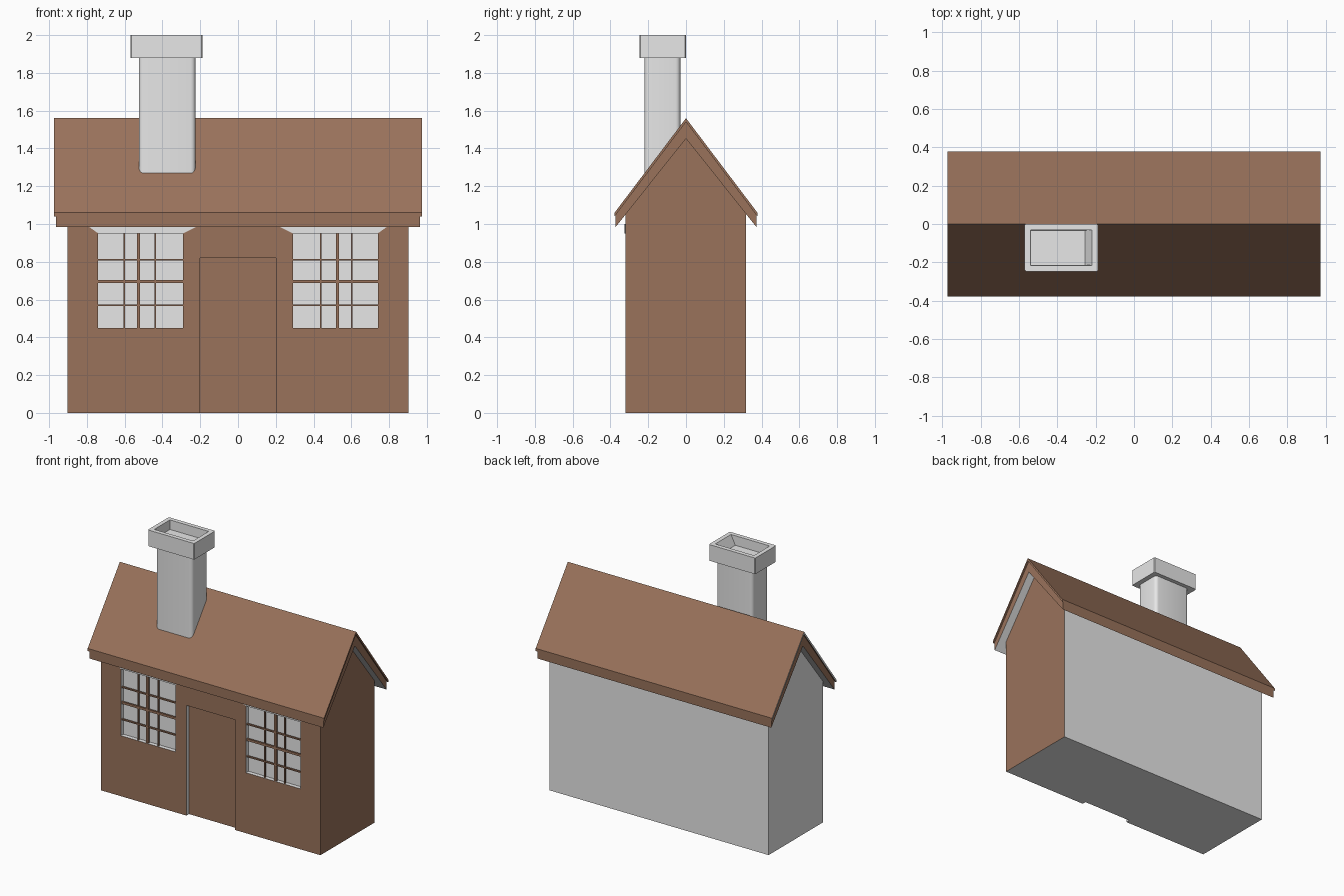
import bpy, bmesh
from mathutils import Vector

cube = bpy.data.objects.get("Cube")
if cube:
    bpy.data.objects.remove(cube, do_unlink=True)


def material(name, rgb):
    m = bpy.data.materials.new(name)
    m.use_nodes = True
    m.diffuse_color = (*rgb, 1)
    m.node_tree.nodes["Principled BSDF"].inputs["Base Color"].default_value = (*rgb, 1)
    return m


BROWN = material("warm_brown", (0.32, 0.17, 0.105))
GREY = material("light_grey", (0.8, 0.8, 0.8))


def finish(name, bm, *mats):
    bmesh.ops.recalc_face_normals(bm, faces=bm.faces[:])
    mesh = bpy.data.meshes.new(name)
    bm.to_mesh(mesh)
    bm.free()
    for m in mats:
        mesh.materials.append(m)
    obj = bpy.data.objects.new(name, mesh)
    bpy.context.collection.objects.link(obj)
    return obj


def prism(name, points, depth, *mats):
    """Extrude a flat outline of 3D points along a vector."""
    bm = bmesh.new()
    face = bm.faces.new([bm.verts.new(p) for p in points])
    new = bmesh.ops.extrude_face_region(bm, geom=[face])["geom"]
    verts = [v for v in new if isinstance(v, bmesh.types.BMVert)]
    bmesh.ops.translate(bm, verts=verts, vec=depth)
    return finish(name, bm, *mats)


def along_x(name, outline, half, *mats):
    return prism(name, [(-half, y, z) for y, z in outline], Vector((2 * half, 0, 0)), *mats)


def box_mesh(lo, hi):
    bm = bmesh.new()
    bmesh.ops.create_cube(bm, size=1)
    for v in bm.verts:
        v.co = [h if c > 0 else l for c, l, h in zip(v.co, lo, hi)]
    return bm


def box(name, lo, hi, *mats):
    return finish(name, box_mesh(lo, hi), *mats)


def round_uprights(bm, size, segments):
    edges = [e for e in bm.edges if abs(e.verts[0].co.z - e.verts[1].co.z) > 0.01]
    bmesh.ops.bevel(bm, geom=edges, offset=size, segments=segments, profile=0.5, affect="EDGES")


def paint(obj, rule):
    """Give slot 1 to the faces for which the rule holds."""
    for p in obj.data.polygons:
        p.material_index = int(rule(p.normal, p.center))


FRONT = -0.32
RECESS = 0.03
WIN = (0.29, 0.74, 0.45, 0.95)

# Walls with gables
walls = along_x("walls", [(FRONT, 0), (0.318, 0), (0.318, 1.06), (0, 1.46), (FRONT, 1.06)],
                0.903, GREY, BROWN)

# Door and window recesses
openings = [(-0.2, 0.2, -0.1, 0.82), WIN, (-WIN[1], -WIN[0], WIN[2], WIN[3])]
bpy.context.view_layer.objects.active = walls
for x0, x1, z0, z1 in openings:
    cutter = box("opening_cutter", (x0, FRONT - 0.1, z0), (x1, FRONT + RECESS, z1))
    cutter.hide_render = True
    mod = walls.modifiers.new("opening", "BOOLEAN")
    mod.object = cutter
    mod.solver = "EXACT"
    bpy.ops.object.modifier_apply(modifier=mod.name)
    bpy.data.objects.remove(cutter, do_unlink=True)


def wall_is_brown(n, c):
    pane = c.y > FRONT + 0.01 and abs(c.x) > 0.25
    return (n.y < -0.9 and not pane) or (n.x > 0.9 and c.x > 0.8)


paint(walls, wall_is_brown)

# Windows: glazing bars and flared lintels, mirrored
for side, label in ((1, "left"), (-1, "right")):
    def bar(name, a, b, z0, z1):
        x0, x1 = sorted((side * a, side * b))
        box(f"{label}_{name}", (x0, FRONT + 0.004, z0), (x1, FRONT + 0.018, z1), BROWN)

    for x, w in ((0.438, 0.004), (0.527, 0.009), (0.603, 0.004)):
        bar("upright_bar", x - w, x + w, WIN[2], WIN[3])
    for z, w in ((0.57, 0.004), (0.695, 0.008), (0.81, 0.004)):
        bar("cross_bar", WIN[0], WIN[1], z - w, z + w)
    outline = [(0.29, 0.95), (0.74, 0.95), (0.81, 1.0), (0.19, 1.0)]
    prism(f"{label}_lintel", [(side * x, FRONT - 0.006, z) for x, z in outline],
          Vector((0, 0.008, 0)), GREY)

# Roof: thin covering over a deeper frame with pale undersides
covering = along_x("roof_covering", [(-0.378, 1.06), (0, 1.56), (0.378, 1.06),
                                     (0.378, 1.04), (0, 1.54), (-0.378, 1.04)],
                   0.973, BROWN, GREY)
paint(covering, lambda n, c: n.x < -0.9)
frame = along_x("roof_frame", [(-0.372, 1.05), (0, 1.545), (0.372, 1.05),
                               (0.372, 0.985), (0, 1.452), (-0.372, 0.985)],
                0.963, BROWN, GREY)
paint(frame, lambda n, c: n.z < -0.3)

# Chimney shaft with rounded corners
bm = box_mesh((-0.525, -0.22, 1.2), (-0.225, -0.03, 1.9))
round_uprights(bm, 0.025, 4)
shaft = finish("chimney_shaft", bm, GREY)

# Chimney cap with a hollow top
bm = box_mesh((-0.57, -0.247, 1.88), (-0.188, 0, 2.0))
round_uprights(bm, 0.006, 1)
top = max(bm.faces, key=lambda f: f.calc_center_median().z)
bmesh.ops.inset_region(bm, faces=[top], thickness=0.034)
bmesh.ops.inset_region(bm, faces=[top], thickness=0.004, depth=-0.07)
for v in top.verts:
    if v.co.x > -0.38:
        v.co.x -= 0.035
cap = finish("chimney_cap", bm, GREY)

bpy.ops.object.select_all(action="DESELECT")
shaft.select_set(True)
bpy.context.view_layer.objects.active = shaft
bpy.ops.object.shade_smooth_by_angle()
